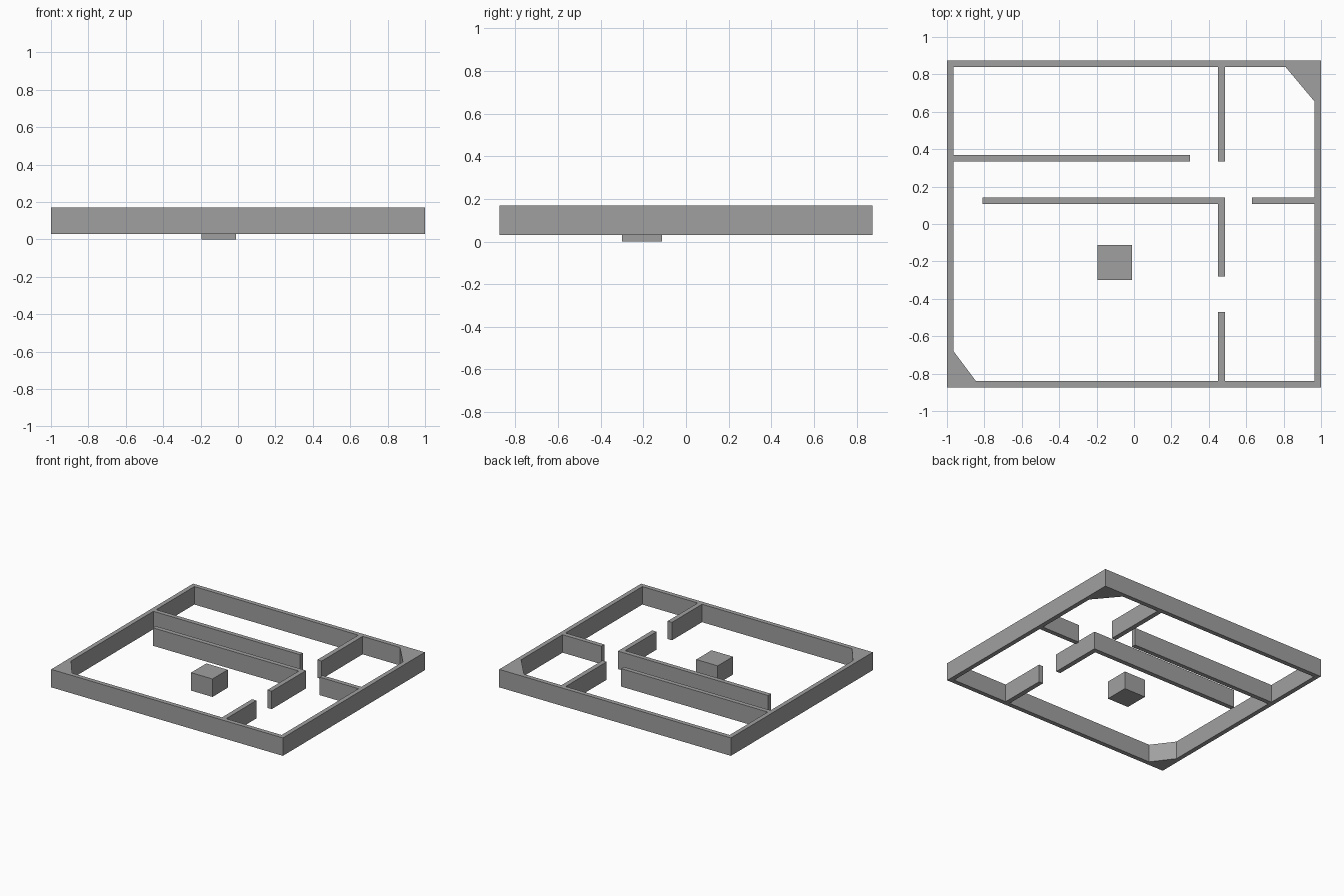
import bpy, bmesh

if "Cube" in bpy.data.objects:
    bpy.data.objects.remove(bpy.data.objects["Cube"])

grey = bpy.data.materials.new("plain_grey")
grey.diffuse_color = (0.35, 0.35, 0.35, 1)
grey.use_nodes = True
grey.node_tree.nodes["Principled BSDF"].inputs["Base Color"].default_value = grey.diffuse_color

Z0, Z1 = 0.03, 0.17      # wall bottom and top


def prism(name, loops, z0=Z0, z1=Z1):
    """Extrude an outline (with optional hole loops) from z0 to z1."""
    bm = bmesh.new()
    edges = []
    for loop in loops:
        vs = [bm.verts.new((x, y, z0)) for x, y in loop]
        edges += [bm.edges.new((vs[i - 1], vs[i])) for i in range(len(vs))]
    bmesh.ops.triangle_fill(bm, use_beauty=True, edges=edges, normal=(0, 0, 1))
    out = bmesh.ops.extrude_face_region(bm, geom=bm.faces[:], use_keep_orig=True)
    for v in out["geom"]:
        if isinstance(v, bmesh.types.BMVert):
            v.co.z = z1
    bmesh.ops.recalc_face_normals(bm, faces=bm.faces[:])
    me = bpy.data.meshes.new(name)
    bm.to_mesh(me)
    bm.free()
    me.materials.append(grey)
    ob = bpy.data.objects.new(name, me)
    bpy.context.collection.objects.link(ob)


def rect(x0, x1, y0, y1):
    return [(x0, y0), (x1, y0), (x1, y1), (x0, y1)]


# Outer wall with two filled-in inner corners
inner = [(-0.845, -0.84), (0.965, -0.84), (0.965, 0.655),
         (0.81, 0.84), (-0.965, 0.84), (-0.965, -0.68)]
prism("outer_wall", [rect(-1, 1, -0.875, 0.875), inner])

# Inner walls
prism("left_corridor_wall", [rect(-0.965, 0.3, 0.335, 0.37)])
prism("back_divider_wall", [rect(0.45, 0.487, 0.335, 0.84)])
prism("front_divider_wall", [rect(0.45, 0.487, -0.84, -0.47)])
prism("right_stub_wall", [rect(0.63, 0.965, 0.107, 0.143)])
prism("corner_wall", [[(-0.81, 0.107), (0.45, 0.107), (0.45, -0.28),
                       (0.487, -0.28), (0.487, 0.143), (-0.81, 0.143)]])

# Free-standing block
prism("block", [rect(-0.195, -0.01, -0.3, -0.112)], 0, 0.14)
